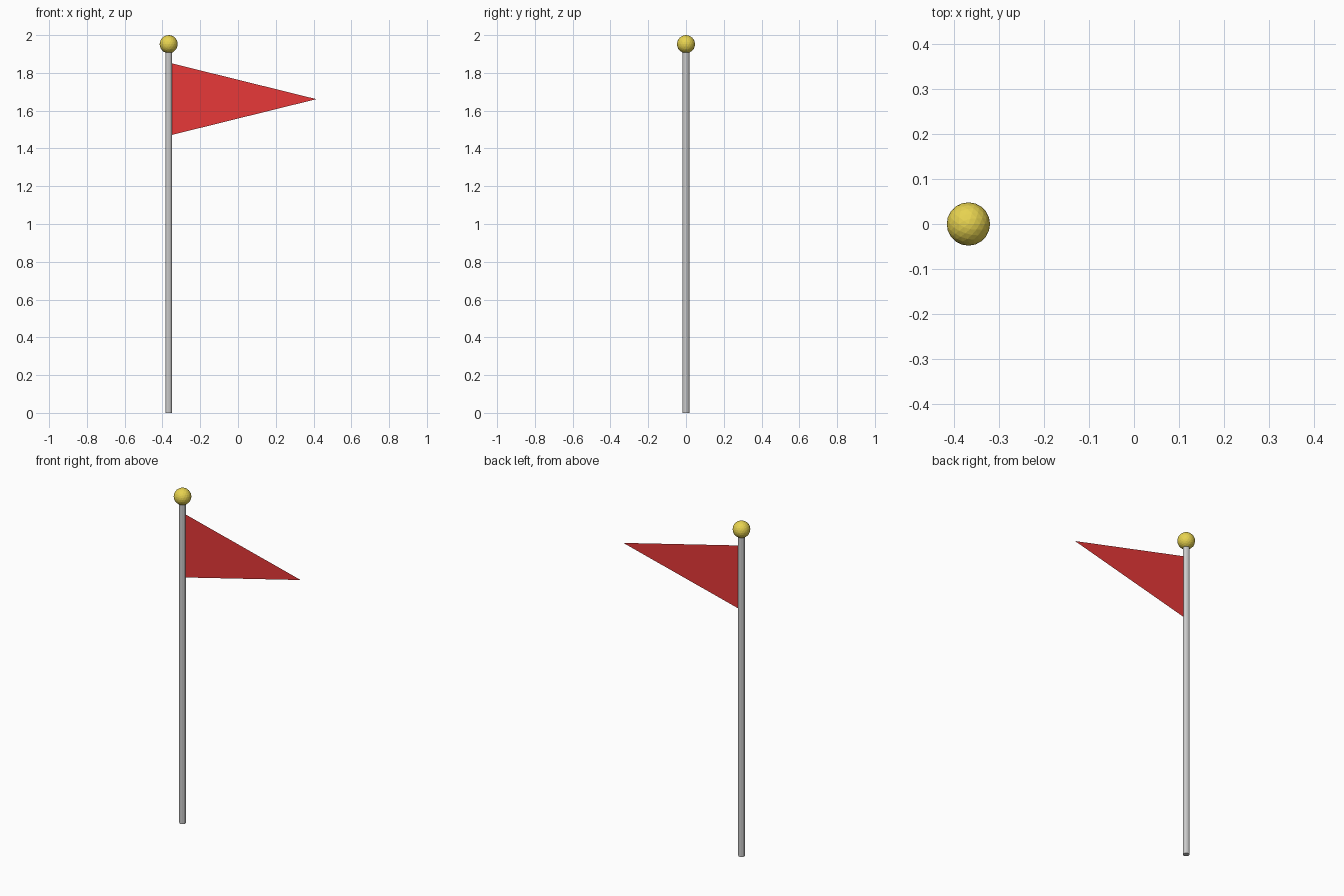
import bpy

if "Cube" in bpy.data.objects:
    bpy.data.objects.remove(bpy.data.objects["Cube"])

POLE_X = -0.367
POLE_R = 0.018
BALL_R = 0.048


def paint(obj, name, rgb):
    mat = bpy.data.materials.new(name)
    mat.diffuse_color = (*rgb, 1.0)
    mat.use_nodes = True
    mat.node_tree.nodes["Principled BSDF"].inputs["Base Color"].default_value = mat.diffuse_color
    obj.data.materials.append(mat)


# Pole, running up into the ball
POLE_TOP = 1.93
bpy.ops.mesh.primitive_cylinder_add(vertices=12, radius=POLE_R, depth=POLE_TOP,
                                    location=(POLE_X, 0, POLE_TOP / 2))
bpy.context.object.name = "pole"

# Faceted ball finial
bpy.ops.mesh.primitive_ico_sphere_add(subdivisions=3, radius=BALL_R,
                                      location=(POLE_X, 0, 2.0 - BALL_R))
ball = bpy.context.object
ball.name = "ball_finial"
paint(ball, "gold", (0.8, 0.65, 0.08))

# Flat triangular pennant
mesh = bpy.data.meshes.new("pennant")
hoist_x = POLE_X + POLE_R
mesh.from_pydata([(hoist_x, 0, 1.472), (0.415, 0, 1.661), (hoist_x, 0, 1.85)],
                 [], [(0, 1, 2)])
pennant = bpy.data.objects.new("pennant", mesh)
bpy.context.collection.objects.link(pennant)
paint(pennant, "red", (0.8, 0.04, 0.04))
